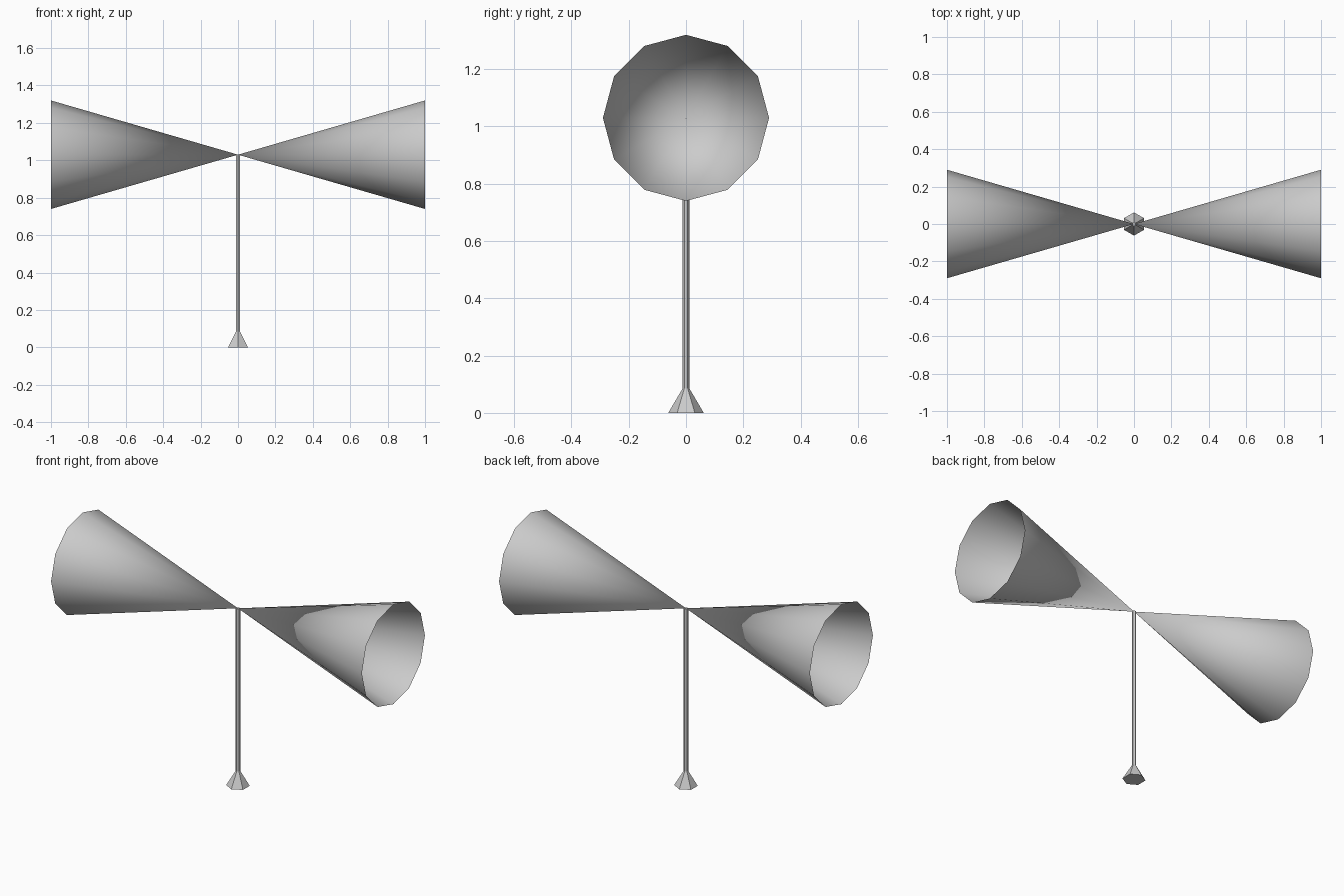
import bpy
import bmesh
from math import sin, cos, pi

cube = bpy.data.objects.get("Cube")
if cube:
    bpy.data.objects.remove(cube, do_unlink=True)

HUB_Z = 1.03

grey = bpy.data.materials.new("light grey")
grey.use_nodes = True
colour = (0.6, 0.6, 0.6, 1)
grey.diffuse_color = colour
grey.node_tree.nodes["Principled BSDF"].inputs["Base Color"].default_value = colour


def finish(name, bm, smooth):
    mesh = bpy.data.meshes.new(name)
    for face in bm.faces:
        face.smooth = smooth
    bm.to_mesh(mesh)
    bm.free()
    mesh.materials.append(grey)
    obj = bpy.data.objects.new(name, mesh)
    bpy.context.collection.objects.link(obj)
    return obj


def open_cone(name, side, radius=0.29, sides=12):
    """Hollow cone with its tip at the hub, opening outwards along x."""
    bm = bmesh.new()
    tip = bm.verts.new((0, 0, HUB_Z))
    rim = []
    for i in range(sides):
        a = 2 * pi * i / sides
        rim.append(bm.verts.new((side, radius * sin(a), HUB_Z + radius * cos(a))))
    for i in range(sides):
        tri = [tip, rim[i], rim[(i + 1) % sides]]
        bm.faces.new(tri if side < 0 else tri[::-1])
    # make every face point away from the cone's axis
    for face in bm.faces:
        face.normal_update()
        c = face.calc_center_median()
        if face.normal.y * c.y + face.normal.z * (c.z - HUB_Z) < 0:
            face.normal_flip()
    return finish(name, bm, True)


def lathe(name, profile, sides=6):
    """Faceted upright solid from (radius, height) rings, a corner facing +y."""
    bm = bmesh.new()
    rings = [[bm.verts.new((r * sin(2 * pi * i / sides), r * cos(2 * pi * i / sides), z))
              for i in range(sides)] for r, z in profile]
    for low, high in zip(rings, rings[1:]):
        for i in range(sides):
            j = (i + 1) % sides
            bm.faces.new((low[i], low[j], high[j], high[i]))
    bm.faces.new(rings[0])
    bm.faces.new(rings[-1])
    bmesh.ops.recalc_face_normals(bm, faces=bm.faces)
    return finish(name, bm, False)


# Two hollow cones meeting at the hub
open_cone("left_cone", 1)
open_cone("right_cone", -1)

# Slim post with a flared foot
lathe("post", [(0.062, 0), (0.012, 0.085), (0.012, HUB_Z)])
